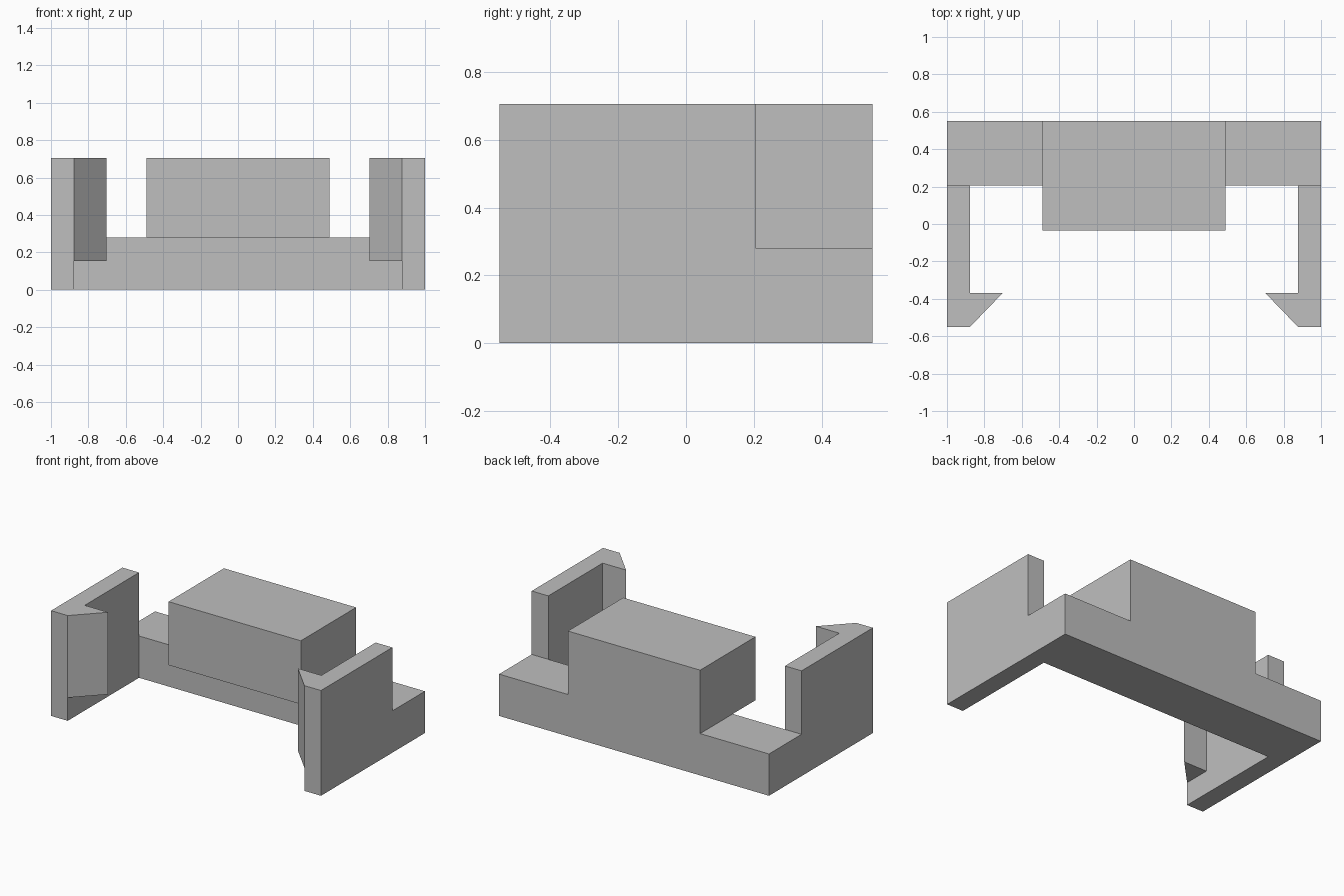
import bpy
import bmesh

# Remove the default cube only
default = bpy.data.objects.get("Cube")
if default:
    bpy.data.objects.remove(default, do_unlink=True)

# Single grey material
GREY = (0.52, 0.52, 0.52, 1.0)
grey = bpy.data.materials.new("plain grey")
grey.use_nodes = True
grey.diffuse_color = GREY
grey.node_tree.nodes["Principled BSDF"].inputs["Base Color"].default_value = GREY

BACK, RAIL_FRONT, FRONT = 0.55, 0.205, -0.55
RAIL_TOP, TOP = 0.28, 0.705
ARM_INNER = 0.877


def prism(name, outline, z0, z1):
    """Extrude an xy outline from z0 up to z1."""
    bm = bmesh.new()
    face = bm.faces.new([bm.verts.new((x, y, z0)) for x, y in outline])
    result = bmesh.ops.extrude_face_region(bm, geom=[face])
    top = [v for v in result["geom"] if isinstance(v, bmesh.types.BMVert)]
    bmesh.ops.translate(bm, verts=top, vec=(0, 0, z1 - z0))
    bmesh.ops.recalc_face_normals(bm, faces=bm.faces)
    mesh = bpy.data.meshes.new(name)
    bm.to_mesh(mesh)
    bm.free()
    mesh.materials.append(grey)
    obj = bpy.data.objects.new(name, mesh)
    bpy.context.collection.objects.link(obj)
    return obj


def rectangle(x0, x1, y0, y1):
    return [(x0, y0), (x1, y0), (x1, y1), (x0, y1)]


# Low rail along the back, with the raised block overhanging its front
prism("back_rail", rectangle(-1, 1, RAIL_FRONT, BACK), 0, RAIL_TOP)
prism("center_block", rectangle(-0.49, 0.49, -0.035, BACK), RAIL_TOP, TOP)

# Side arms with wedge hooks at their front ends
arm = rectangle(ARM_INNER, 1, FRONT, RAIL_FRONT)
hook = [(ARM_INNER, FRONT), (ARM_INNER, -0.37), (0.703, -0.37)]
for side, sign in (("left", 1), ("right", -1)):
    prism(side + "_arm", [(sign * x, y) for x, y in arm], 0, TOP)
    prism(side + "_hook", [(sign * x, y) for x, y in hook], 0.155, TOP)
